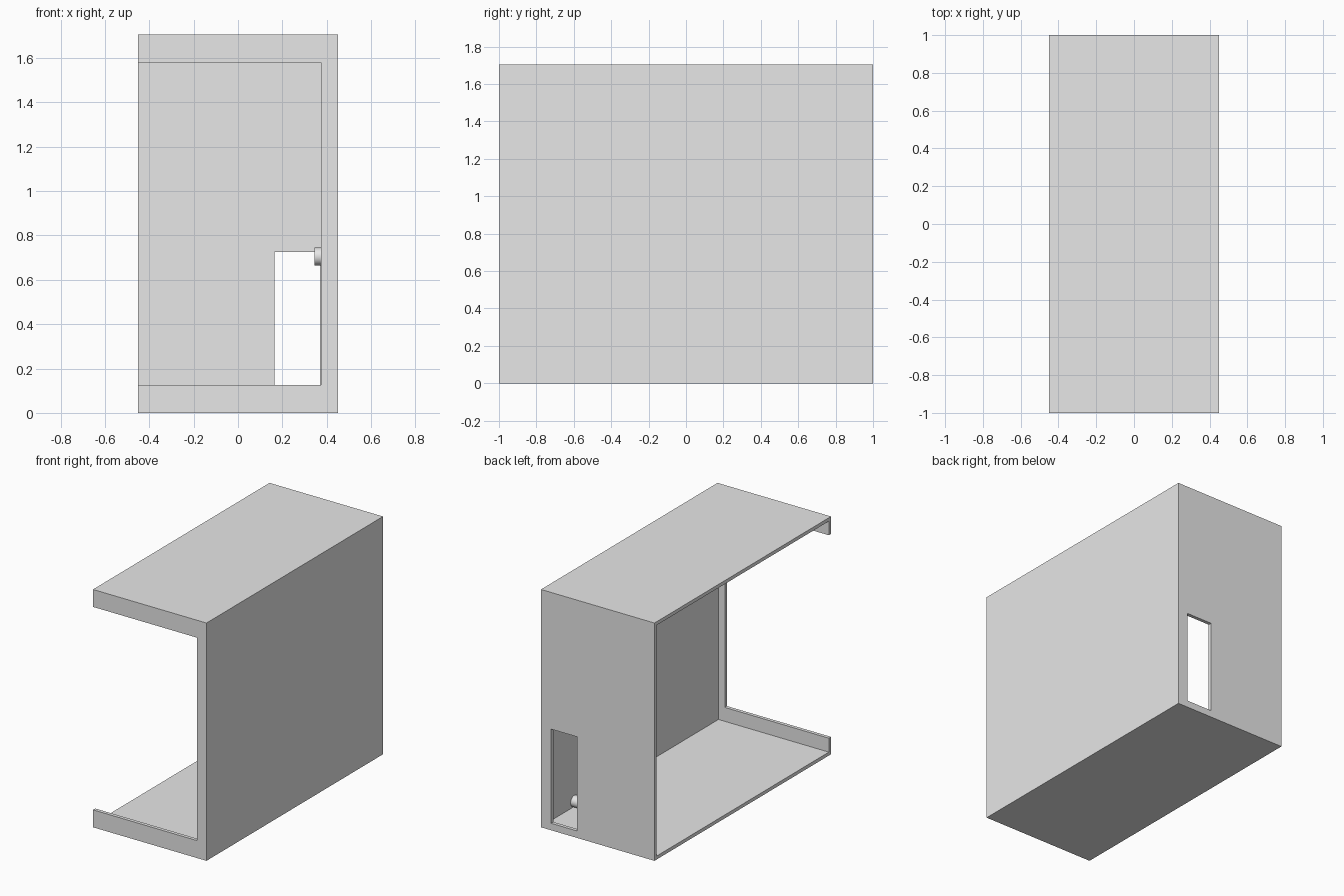
import bpy, bmesh
from math import pi
from mathutils import Matrix, Vector

cube = bpy.data.objects.get("Cube")
if cube:
    bpy.data.objects.remove(cube, do_unlink=True)

W, D, H = 0.45, 1.0, 1.705      # half width, half depth, height
T = 0.025                       # sheet thickness
LIP_X, LIP_LOW, LIP_HIGH = 0.375, 0.125, 1.58

grey = bpy.data.materials.new("light grey")
grey.diffuse_color = (0.8, 0.8, 0.8, 1)
grey.use_nodes = True
grey.node_tree.nodes["Principled BSDF"].inputs["Base Color"].default_value = (0.8, 0.8, 0.8, 1)


def finish(bm, name):
    mesh = bpy.data.meshes.new(name)
    bm.to_mesh(mesh)
    bm.free()
    ob = bpy.data.objects.new(name, mesh)
    mesh.materials.append(grey)
    bpy.context.collection.objects.link(ob)
    return ob


def box(name, x, y, z):
    """Box from (min, max) ranges."""
    bm = bmesh.new()
    size = [b - a for a, b in (x, y, z)]
    mid = Vector([(a + b) / 2 for a, b in (x, y, z)])
    bmesh.ops.create_cube(bm, size=1, matrix=Matrix.Translation(mid) @ Matrix.Diagonal((*size, 1)))
    return finish(bm, name)


def cut(target, cutter):
    mod = target.modifiers.new("cut", 'BOOLEAN')
    mod.operation = 'DIFFERENCE'
    mod.solver = 'EXACT'
    mod.object = cutter
    cutter.hide_render = True
    cutter.hide_viewport = True
    bpy.context.view_layer.objects.active = target
    bpy.ops.object.modifier_apply(modifier=mod.name)
    bpy.data.objects.remove(cutter, do_unlink=True)


# Shell, hollowed out and open on the -x side
shell = box("case_shell", (-W, W), (-D, D), (0, H))
cut(shell, box("hollow_cutter", (-W - 0.1, W - T), (-D + T, D - T), (T, H - T)))
# Large front opening that leaves a lip on three sides
cut(shell, box("front_cutter", (-W - 0.1, LIP_X), (-D - 0.1, -D + 2 * T), (LIP_LOW, LIP_HIGH)))
# Tall slot in the back wall
cut(shell, box("slot_cutter", (0.165, 0.37), (D - 2 * T, D + 0.1), (0.05, 0.725)))

# Standoffs on the inside of the side wall
for name, z in (("lower_standoff", 0.066), ("upper_standoff", 0.705)):
    bm = bmesh.new()
    x0, x1 = 0.345, W - T
    bmesh.ops.create_cone(
        bm, cap_ends=True, segments=32, radius1=0.04, radius2=0.04, depth=x1 - x0,
        matrix=Matrix.Translation(((x0 + x1) / 2, 0.66, z)) @ Matrix.Rotation(pi / 2, 4, 'Y'))
    ob = finish(bm, name)
    bpy.ops.object.select_all(action='DESELECT')
    ob.select_set(True)
    bpy.context.view_layer.objects.active = ob
    bpy.ops.object.shade_smooth_by_angle()
